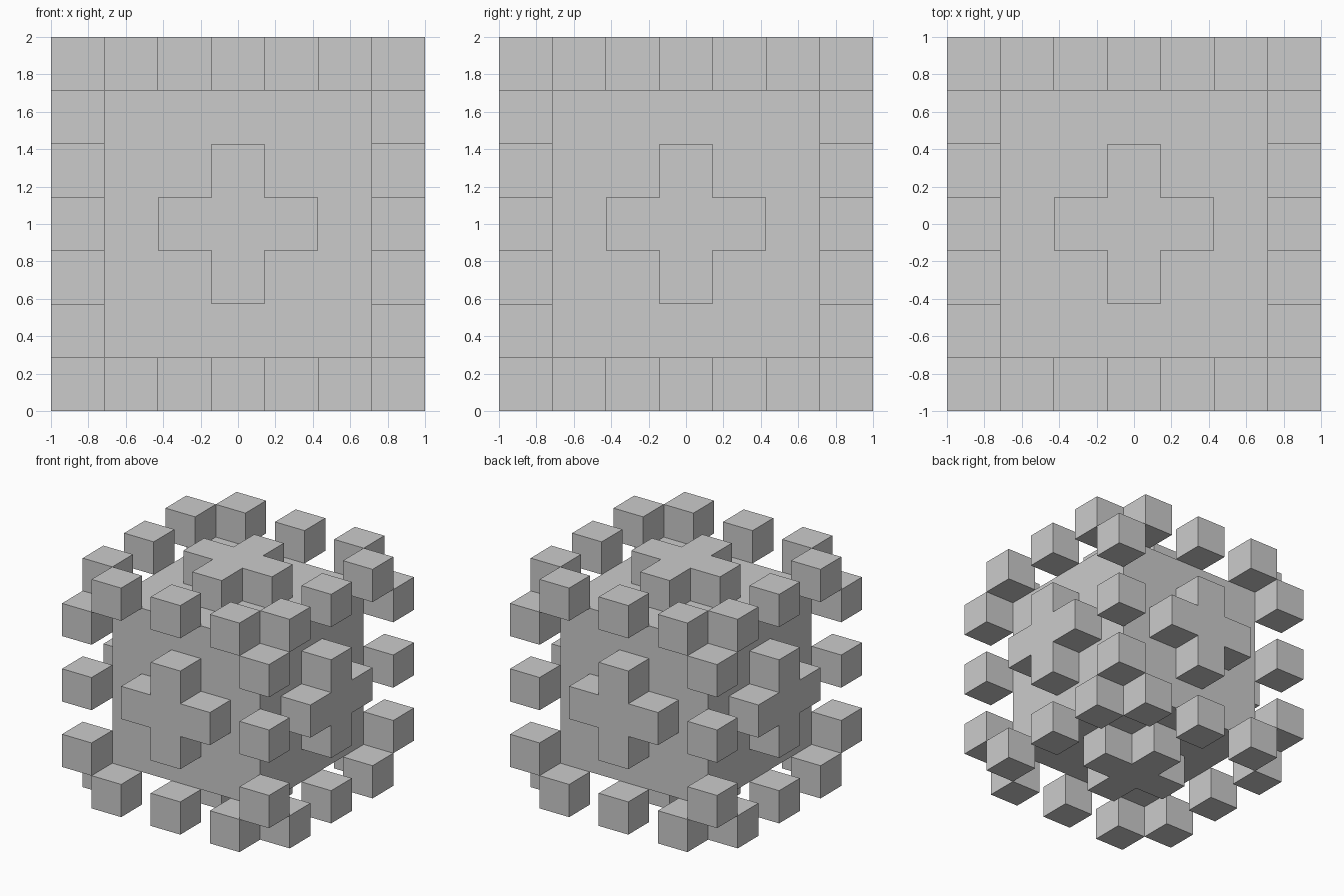
import bpy, bmesh
from mathutils import Vector, Matrix
from itertools import product

if "Cube" in bpy.data.objects:
    bpy.data.objects.remove(bpy.data.objects["Cube"])

U = 2 / 7                      # size of one block
CENTRE = Vector((0, 0, 1))


def finish(bm, name):
    bmesh.ops.recalc_face_normals(bm, faces=bm.faces)
    mesh = bpy.data.meshes.new(name)
    bm.to_mesh(mesh)
    bm.free()
    obj = bpy.data.objects.new(name, mesh)
    bpy.context.collection.objects.link(obj)
    obj.location = CENTRE
    return obj


# Core: five-block cube with a raised plus on each side
bm = bmesh.new()
bmesh.ops.create_cube(bm, size=5 * U)
bmesh.ops.subdivide_edges(bm, edges=bm.edges[:], cuts=4, use_grid_fill=True)
bm.normal_update()
for axis, sign in product(range(3), (-1, 1)):
    out = Vector((0, 0, 0))
    out[axis] = sign
    plus = []
    for f in bm.faces:
        c = f.calc_center_median()
        flat = c - out * c.dot(out)
        if abs(c.dot(out) - 2.5 * U) < 0.01 and flat.length < 1.1 * U:
            plus.append(f)
    res = bmesh.ops.extrude_face_region(bm, geom=plus)
    verts = [g for g in res["geom"] if isinstance(g, bmesh.types.BMVert)]
    bmesh.ops.translate(bm, verts=verts, vec=out * U)
    leftover = [f for f in plus if f.is_valid]
    if leftover:
        bmesh.ops.delete(bm, geom=leftover, context='FACES')
finish(bm, "core_with_crosses")

# Edge blocks: three spaced cubes along each of the twelve outer edges
for axis, name in enumerate(("x_edge_blocks", "y_edge_blocks", "z_edge_blocks")):
    bm = bmesh.new()
    for a, b, step in product((-3, 3), (-3, 3), (-2, 0, 2)):
        pos = [a, b]
        pos.insert(axis, step)
        bmesh.ops.create_cube(bm, size=U, matrix=Matrix.Translation(Vector(pos) * U))
    finish(bm, name)
